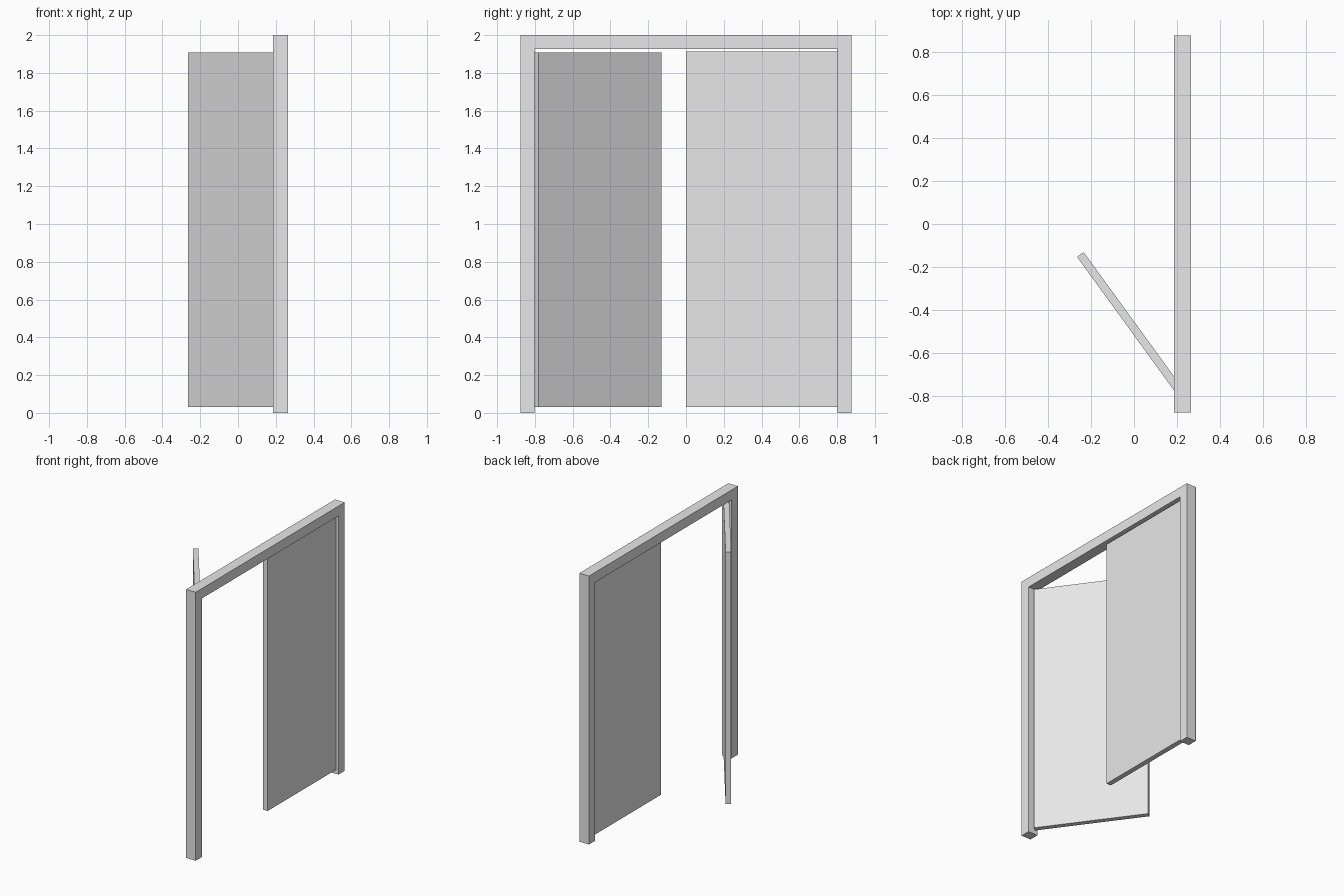
import bpy
import bmesh
from math import radians
from mathutils import Matrix, Vector

if "Cube" in bpy.data.objects:
    bpy.data.objects.remove(bpy.data.objects["Cube"], do_unlink=True)

# Shared light grey paint
GREY = (0.8, 0.8, 0.8, 1.0)
paint = bpy.data.materials.new("light_grey_paint")
paint.use_nodes = True
paint.diffuse_color = GREY
paint.node_tree.nodes["Principled BSDF"].inputs["Base Color"].default_value = GREY

# Main dimensions
HALF_WIDTH, HEIGHT, BAR = 0.877, 2.0, 0.074
FRAME_BACK, FRAME_FRONT = 0.186, 0.2655
OPENING = HALF_WIDTH - BAR
DOOR_THICKNESS, DOOR_BOTTOM = 0.038, 0.03
DOOR_BACK = (FRAME_BACK + FRAME_FRONT - DOOR_THICKNESS) / 2


def extrude_profile(name, profile, x0, x1):
    """Extrude a closed (y, z) outline along x."""
    bm = bmesh.new()
    face = bm.faces.new([bm.verts.new((x0, y, z)) for y, z in profile])
    ext = bmesh.ops.extrude_face_region(bm, geom=[face])
    moved = [v for v in ext["geom"] if isinstance(v, bmesh.types.BMVert)]
    bmesh.ops.translate(bm, verts=moved, vec=(x1 - x0, 0, 0))
    bmesh.ops.recalc_face_normals(bm, faces=bm.faces)
    mesh = bpy.data.meshes.new(name)
    bm.to_mesh(mesh)
    bm.free()
    mesh.materials.append(paint)
    obj = bpy.data.objects.new(name, mesh)
    bpy.context.collection.objects.link(obj)
    return obj


def door(name, hinge_side, top, angle=0.0):
    """Flat door leaf reaching from its hinge to the middle of the opening."""
    y = hinge_side * OPENING
    outline = [(0, DOOR_BOTTOM), (-y, DOOR_BOTTOM), (-y, top), (0, top)]
    leaf = extrude_profile(name, outline, 0, DOOR_THICKNESS)
    leaf.data.transform(Matrix.Translation(Vector((DOOR_BACK, y, 0)))
                        @ Matrix.Rotation(angle, 4, "Z"))
    return leaf


# Door frame: two posts joined by a lintel
left_half = [(OPENING, HEIGHT - BAR), (OPENING, 0), (HALF_WIDTH, 0), (HALF_WIDTH, HEIGHT)]
right_half = [(-y, z) for y, z in reversed(left_half)]
extrude_profile("door_frame", left_half + right_half, FRAME_BACK, FRAME_FRONT)

# Closed leaf and leaf swung open
door("closed_door", 1, 1.914)
door("open_door", -1, 1.908, radians(36))
